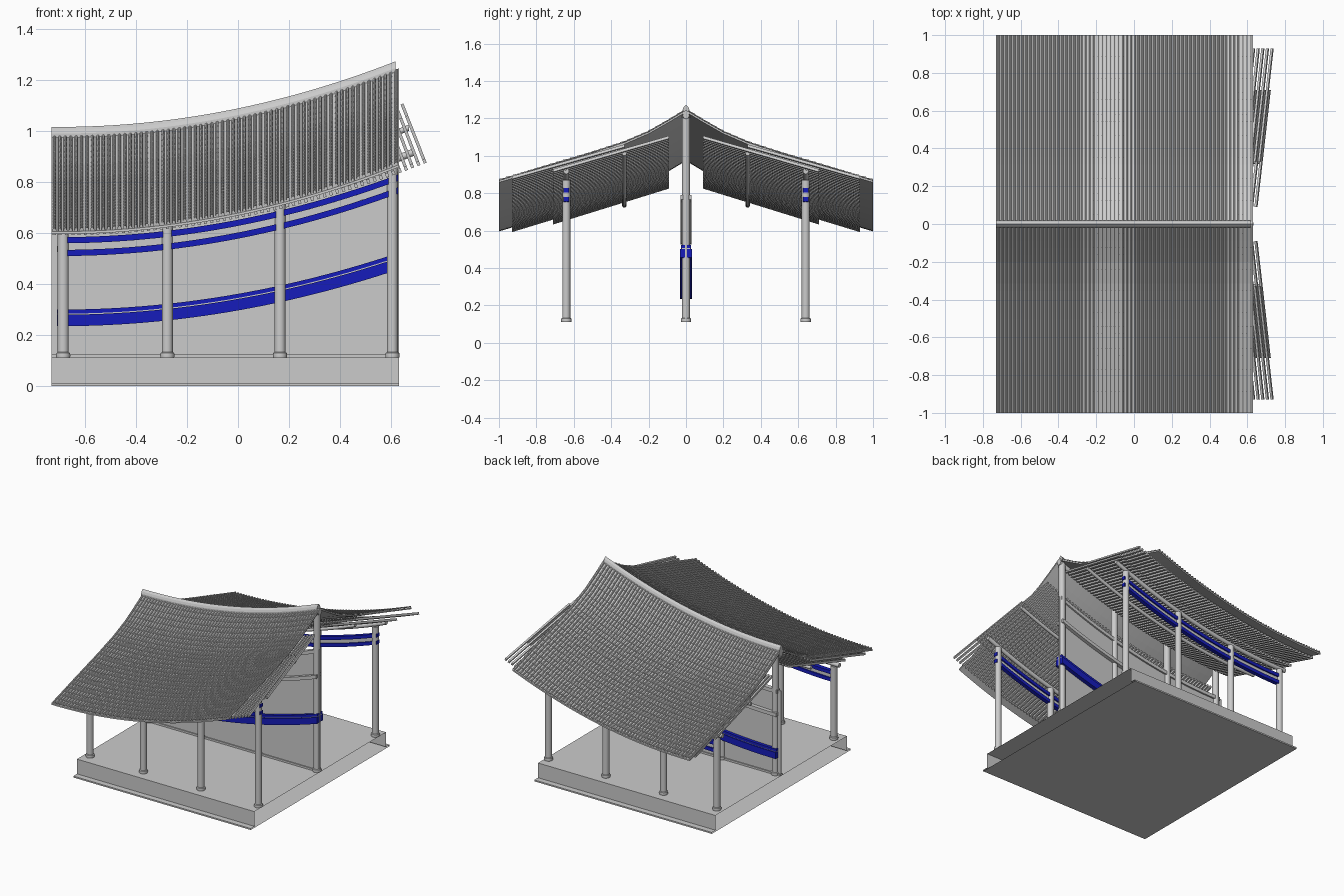
import bpy, bmesh, math
from math import sin, cos, pi, atan

if "Cube" in bpy.data.objects:
    bpy.data.objects.remove(bpy.data.objects["Cube"])

X0, X1 = -0.73, 0.63
COLS = (-0.685, -0.277, 0.165, 0.605)

blue = bpy.data.materials.new("blue_paint")
blue.diffuse_color = (0.008, 0.012, 0.5, 1)
blue.use_nodes = True
blue.node_tree.nodes["Principled BSDF"].inputs["Base Color"].default_value = blue.diffuse_color


def rise(x, a=0.148):
    """Upward sag curve that the whole gallery follows."""
    return a * max(0.0, x + 0.7) ** 2


def slope(x):
    return atan(2 * 0.148 * max(0.0, x + 0.7))


def make(name, bm, mat=None, fix=True):
    if fix:
        bmesh.ops.recalc_face_normals(bm, faces=bm.faces)
    me = bpy.data.meshes.new(name)
    bm.to_mesh(me)
    bm.free()
    ob = bpy.data.objects.new(name, me)
    bpy.context.collection.objects.link(ob)
    if mat:
        me.materials.append(mat)
    return ob


def smooth(ob):
    bpy.ops.object.select_all(action='DESELECT')
    ob.select_set(True)
    bpy.context.view_layer.objects.active = ob
    bpy.ops.object.shade_smooth_by_angle(angle=math.radians(40))


def sweep(name, prof, x0=X0, x1=X1, mat=None, a=0.148, n=28, caps=True):
    """Run a closed (y, z) profile along x, lifted by the rise curve."""
    bm = bmesh.new()
    rings = []
    for i in range(n + 1):
        x = x0 + (x1 - x0) * i / n
        rings.append([bm.verts.new((x, y, z + rise(x, a))) for y, z in prof])
    k = len(prof)
    for r, q in zip(rings, rings[1:]):
        for j in range(k):
            bm.faces.new((r[j], r[(j + 1) % k], q[(j + 1) % k], q[j]))
    if caps:
        bm.faces.new(rings[0])
        bm.faces.new(rings[-1])
    return make(name, bm, mat)


def rect(y, w, z0, z1):
    return [(y - w, z0), (y + w, z0), (y + w, z1), (y - w, z1)]


def circle(y, z, r, n=12):
    return [(y + r * cos(2 * pi * i / n), z + r * sin(2 * pi * i / n)) for i in range(n)]


def lathe(name, x, y, prof, n=20):
    bm = bmesh.new()
    rings = [[bm.verts.new((x + r * cos(2 * pi * i / n), y + r * sin(2 * pi * i / n), z))
              for i in range(n)] for r, z in prof]
    for p, q in zip(rings, rings[1:]):
        for i in range(n):
            bm.faces.new((p[i], p[(i + 1) % n], q[(i + 1) % n], q[i]))
    bm.faces.new(rings[0])
    bm.faces.new(rings[-1])
    smooth(make(name, bm))


# Platform: open-ended shell with a small lip at the foot
sweep("platform", [(-.76, 0), (.76, 0), (.76, .01), (.72, .01), (.72, .112),
                   (-.72, .112), (-.72, .01), (-.76, .01)], a=0, n=1, caps=False)

# Columns with foot rings
for row, y, top in (("front", -.64, .62), ("middle", 0, .965), ("back", .64, .62)):
    for i, x in enumerate(COLS):
        lathe(f"{row}_column_{i}", x, y,
              [(.027, .112), (.028, .12), (.027, .13), (.0215, .133), (.0215, top + rise(x))])

# Middle wall and its rails
wall = sweep("middle_wall", rect(0, .005, 0, .70), caps=True)
for v in wall.data.vertices:
    if v.co.z < .5 and v.index % 4 in (0, 1):
        v.co.z = .112
sweep("wall_sill", rect(0, .012, .112, .125), a=0, n=1)
sweep("wall_beam_lower", rect(0, .033, .235, .28), -.71, .628, blue, a=.126)
sweep("wall_beam_cap", rect(0, .026, .284, .30), -.71, .628, blue, a=.126)
sweep("wall_beam_gap", rect(0, .024, .28, .284), -.71, .628, a=.126)
sweep("wall_rail", rect(0, .03, .525, .55), -.71, .62, a=.138)
sweep("wall_top_rail", rect(0, .016, .68, .705), -.71, .62)

# Outer lintels, purlins, per side
for side, s in (("front", -1), ("back", 1)):
    sweep(f"{side}_lintel_lower", rect(s * .64, .014, .51, .534), -.70, .628, blue, a=.139)
    sweep(f"{side}_lintel_panel", rect(s * .64, .005, .534, .56), -.685, .605, a=.139)
    sweep(f"{side}_lintel_upper", rect(s * .64, .014, .56, .584), -.70, .628, blue, a=.139)
    smooth(sweep(f"{side}_eave_purlin", circle(s * .64, .632, .015), -.73, .69))
    smooth(sweep(f"{side}_mid_purlin", circle(s * .33, .735, .012), -.73, .67))
smooth(sweep("ridge_purlin", circle(0, .955, .018), X0, X1))


def rafters(name, s, y0, z0, y1, z1, n=60):
    """Row of rafters, each turned with the slope of the curve."""
    bm = bmesh.new()
    w, t = .006, .016
    for i in range(n):
        xc = -.72 + 1.352 * i / (n - 1)
        th = slope(xc)
        vs = []
        for y, h in ((y0, z0), (y1, z1)):
            for dx, dh in ((-w, 0), (w, 0), (w, t), (-w, t)):
                d = h + dh - .87
                vs.append(bm.verts.new((xc + dx * cos(th) - d * sin(th), s * y,
                                        .87 + rise(xc) + d * cos(th) + dx * sin(th))))
        for f in ((0, 1, 2, 3), (4, 5, 6, 7), (0, 1, 5, 4), (1, 2, 6, 5), (2, 3, 7, 6), (3, 0, 4, 7)):
            bm.faces.new([vs[k] for k in f])
    make(name, bm)


SECTION = [(0, .985), (.1, .925), (.2, .868), (.33, .812), (.5, .757), (.75, .683), (1, .608)]


def roof_z(y):
    for (a, za), (b, zb) in zip(SECTION, SECTION[1:]):
        if y <= b:
            return za + (zb - za) * (y - a) / (b - a)
    return SECTION[-1][1]


def tiles(name, s, n=64, courses=26):
    """Barrel tiles in overlapping courses running down the slope."""
    bm = bmesh.new()
    p = (X1 - X0) / n
    r = p * .3
    bumps = [(-.5 * p, 0)] + [(-r * cos(pi * k / 4), r * sin(pi * k / 4) * 1.1) for k in range(5)]
    line = [(X0 + (i + .5) * p + u, h) for i in range(n) for u, h in bumps] + [(X1, 0)]
    prev = None
    for c in range(courses):
        for end in (0, 1):
            y = min(1, .012 + .988 * (c + end) / courses)
            lift = .004 * end
            row = [bm.verts.new((x, s * y, roof_z(y) + rise(x) + h + (lift if h > .001 else 0)))
                   for x, h in line]
            if prev:
                for j in range(len(line) - 1):
                    q = (prev[j], prev[j + 1], row[j + 1], row[j])
                    bm.faces.new(q if s < 0 else q[::-1])
            prev = row
    bmesh.ops.reverse_faces(bm, faces=bm.faces)
    make(name, bm, fix=False)


# Roof: slab, tiles, two layers of rafters on each side
for side, s in (("front", -1), ("back", 1)):
    slab = [(s * y, z - .002) for y, z in SECTION] + [(s * y, z - .012) for y, z in SECTION[::-1]]
    sweep(f"{side}_roof_slab", slab)
    tiles(f"{side}_roof_tiles", s)
    rafters(f"{side}_rafters", s, .09, .825, .71, .633)
    rafters(f"{side}_flying_rafters", s, .33, .775, .93, .592)

# Ridge cap
sweep("ridge_cap", [(-.018, .965), (.018, .965), (.018, .99), (.012, 1.004), (0, 1.016),
                    (-.012, 1.004), (-.018, .99)], X0, .618)
